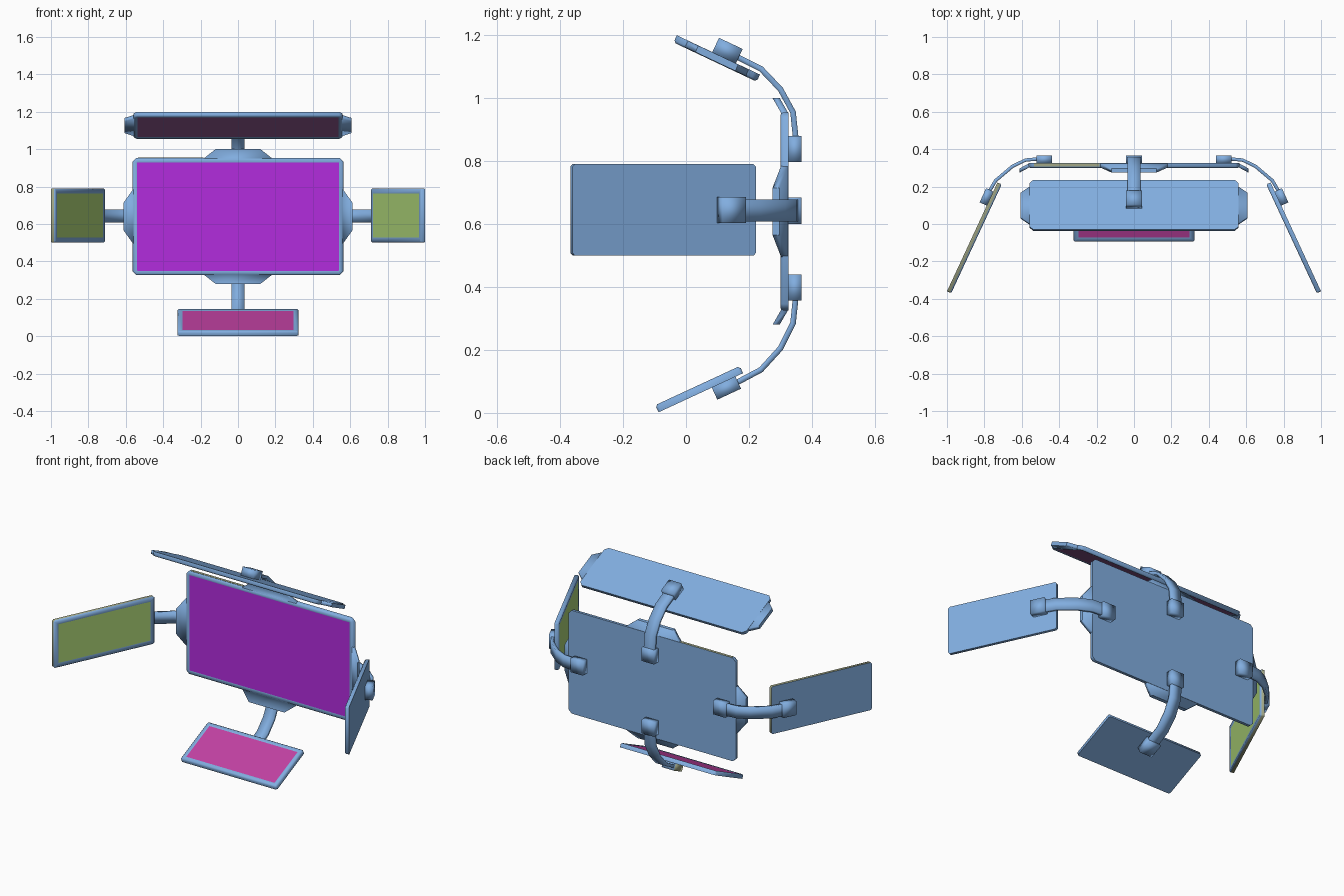
import bpy, bmesh
from mathutils import Vector, Matrix

cube = bpy.data.objects.get("Cube")
if cube:
    bpy.data.objects.remove(cube)


def material(name, rgb):
    m = bpy.data.materials.new(name)
    m.use_nodes = True
    m.diffuse_color = (*rgb, 1)
    m.node_tree.nodes["Principled BSDF"].inputs["Base Color"].default_value = (*rgb, 1)
    return m


BLUE = material("steel_blue", (0.22, 0.42, 0.74))
PURPLE = material("screen_purple", (0.45, 0.025, 0.73))
GREEN = material("screen_green", (0.45, 0.71, 0.20))
PINK = material("screen_pink", (0.53, 0.052, 0.36))
PLUM = material("screen_plum", (0.30, 0.11, 0.31))
KHAKI = material("edge_khaki", (0.36, 0.39, 0.24))
X, Z = Vector((1, 0, 0)), Vector((0, 0, 1))
T = 0.025  # panel thickness


def frame(origin, normal, u):
    """Local axes: u across, v up the panel, n out of the screen."""
    n = Vector(normal).normalized()
    v = n.cross(u)
    m = Matrix((u, v, n)).transposed().to_4x4()
    m.translation = origin
    return m


def finish(name, bm, mats):
    bmesh.ops.recalc_face_normals(bm, faces=bm.faces)
    me = bpy.data.meshes.new(name)
    bm.to_mesh(me)
    bm.free()
    for m in mats:
        me.materials.append(m)
    bpy.context.collection.objects.link(bpy.data.objects.new(name, me))


def skin(bm, rings):
    """Join equal closed rings with smooth walls and cap both ends flat."""
    loops = [[bm.verts.new(p) for p in r] for r in rings]
    for a, b in zip(loops, loops[1:]):
        for i in range(len(a)):
            j = (i + 1) % len(a)
            bm.faces.new((a[i], a[j], b[j], b[i])).smooth = True
    bm.faces.new(loops[0][::-1])
    return bm.faces.new(loops[-1])


def cut_rect(w, h, c, depth):
    pts = []
    for sx, sy in ((1, 1), (-1, 1), (-1, -1), (1, -1)):
        pair = [Vector((sx * w, sy * (h - c), depth)), Vector((sx * (w - c), sy * h, depth))]
        pts += pair if sx * sy > 0 else pair[::-1]
    return pts


def panel(name, m, w, h, corner, border, screen, edge=BLUE):
    """Flat display: bevelled bezel around a slightly sunken screen."""
    bm = bmesh.new()
    steps = ((0, 0), (0, T * 0.7), (0.007, T), (border, T - 0.003))
    cap = skin(bm, [[m @ p for p in cut_rect(w - d, h - d, max(corner - d, 0.002), z)]
                    for d, z in steps])
    cap.material_index = 1
    for f in list(bm.faces)[:8]:
        f.material_index = 2
    finish(name, bm, [BLUE, screen, edge])


def tab(name, m, out, dist, root, tip, reach=0.05, bend=0.027):
    """Tapered lug on a panel edge, optionally bent toward the screen side."""
    out = Vector(out)
    side = Vector((-out.y, out.x, 0))
    rings = []
    for half, d, z in ((root, dist - 0.012, 0), (root, dist, 0), (tip, dist + reach, bend)):
        rings.append([m @ (out * d + side * s * half + Z * (z + k))
                      for s, k in ((-1, 0.0005), (1, 0.0005), (1, T - 0.002), (-1, T - 0.002))])
    bm = bmesh.new()
    skin(bm, rings)
    finish(name, bm, [BLUE])


def mount(name, m, u, v, depth=0.042, size=0.083, right_side=BLUE):
    """Block fixed to the back of a panel."""
    bm = bmesh.new()
    bmesh.ops.create_cube(bm, size=1)
    place = m @ Matrix.Translation((u, v, -depth / 2)) @ Matrix.Diagonal((size, size, depth, 1))
    bm.transform(place)
    bm.normal_update()
    for f in bm.faces:
        f.smooth = True
        f.material_index = int(f.normal.x < -0.95)
    finish(name, bm, [BLUE, right_side])


def arm(name, path, across, width=0.07, thick=0.018):
    """Curved flat strap swept along a path."""
    pts = [Vector(p) for p in path]
    rings = []
    for i, p in enumerate(pts):
        t = (pts[min(i + 1, len(pts) - 1)] - pts[max(i - 1, 0)]).normalized()
        nrm = across.cross(t)
        rings.append([p + across * a * width / 2 + nrm * b * thick / 2
                      for a, b in ((-1, -1), (1, -1), (1, 1), (-1, 1))])
    bm = bmesh.new()
    skin(bm, rings)
    finish(name, bm, [BLUE])


# Main display with a lug on every edge
main = frame((0, 0.325, 0.64), (0, -1, 0), X)
panel("main_display", main, 0.563, 0.314, 0.02, 0.024, PURPLE)
for label, sgn in (("top", 1), ("bottom", -1)):
    tab(label + "_main_tab", main, (0, sgn, 0), 0.313, 0.18, 0.12, 0.047)
for label, sgn in (("left", 1), ("right", -1)):
    tab(label + "_main_tab", main, (sgn, 0, 0), 0.561, 0.145, 0.075)

# Thin khaki strip along the main display's top edge
bm = bmesh.new()
bmesh.ops.create_cube(bm, size=1)
bm.transform(main @ Matrix.Translation((-0.36, 0.314, 0.009)) @ Matrix.Diagonal((0.35, 0.003, 0.016, 1)))
finish("main_edge_strip", bm, [KHAKI])

# Upper display, tilted down, with flat side lugs
upper = frame((0, 0.103, 1.137), (0, -0.427, -0.904), X)
panel("upper_display", upper, 0.56, 0.146, 0.02, 0.022, PLUM)
for label, sgn in (("left", 1), ("right", -1)):
    tab(label + "_upper_tab", upper, (sgn, 0, 0), 0.558, 0.108, 0.07, bend=0)
mount("upper_display_mount", upper, 0, -0.02, 0.05)
mount("upper_main_mount", main, 0, 0.198)
arm("upper_arm", [(0, y, z) for y, z in ((0.35, 0.86), (0.34, 0.955), (0.30, 1.028),
                                         (0.238, 1.093), (0.15, 1.137))], X)

# Lower display, tilted up
lower = frame((0, 0.047, 0.064), (0, -0.42, 0.907), X)
panel("lower_display", lower, 0.323, 0.148, 0.008, 0.026, PINK)
mount("lower_display_mount", lower, 0, 0.08, right_side=KHAKI)
mount("lower_main_mount", main, 0, -0.242)
arm("lower_arm", [(0, y, z) for y, z in ((0.35, 0.38), (0.34, 0.285), (0.30, 0.205),
                                         (0.238, 0.137), (0.14, 0.085))], X)

# Wing displays, turned inward on both sides
for label, s, edge in (("left", 1, BLUE), ("right", -1, KHAKI)):
    n = Vector((-0.907 * s, -0.421, 0)).normalized()
    wing = frame((0.865 * s, -0.069, 0.645), n, Z.cross(n))
    panel(label + "_display", wing, 0.321, 0.145, 0.008, 0.027, GREEN, edge)
    mount(label + "_display_mount", wing, -0.226 * s, 0)
    mount(label + "_main_mount", main, 0.48 * s, 0.002)
    arm(label + "_arm", [(s * x, y, 0.643) for x, y in ((0.49, 0.35), (0.58, 0.342), (0.65, 0.308),
                                                        (0.74, 0.232), (0.788, 0.15))], Z)
